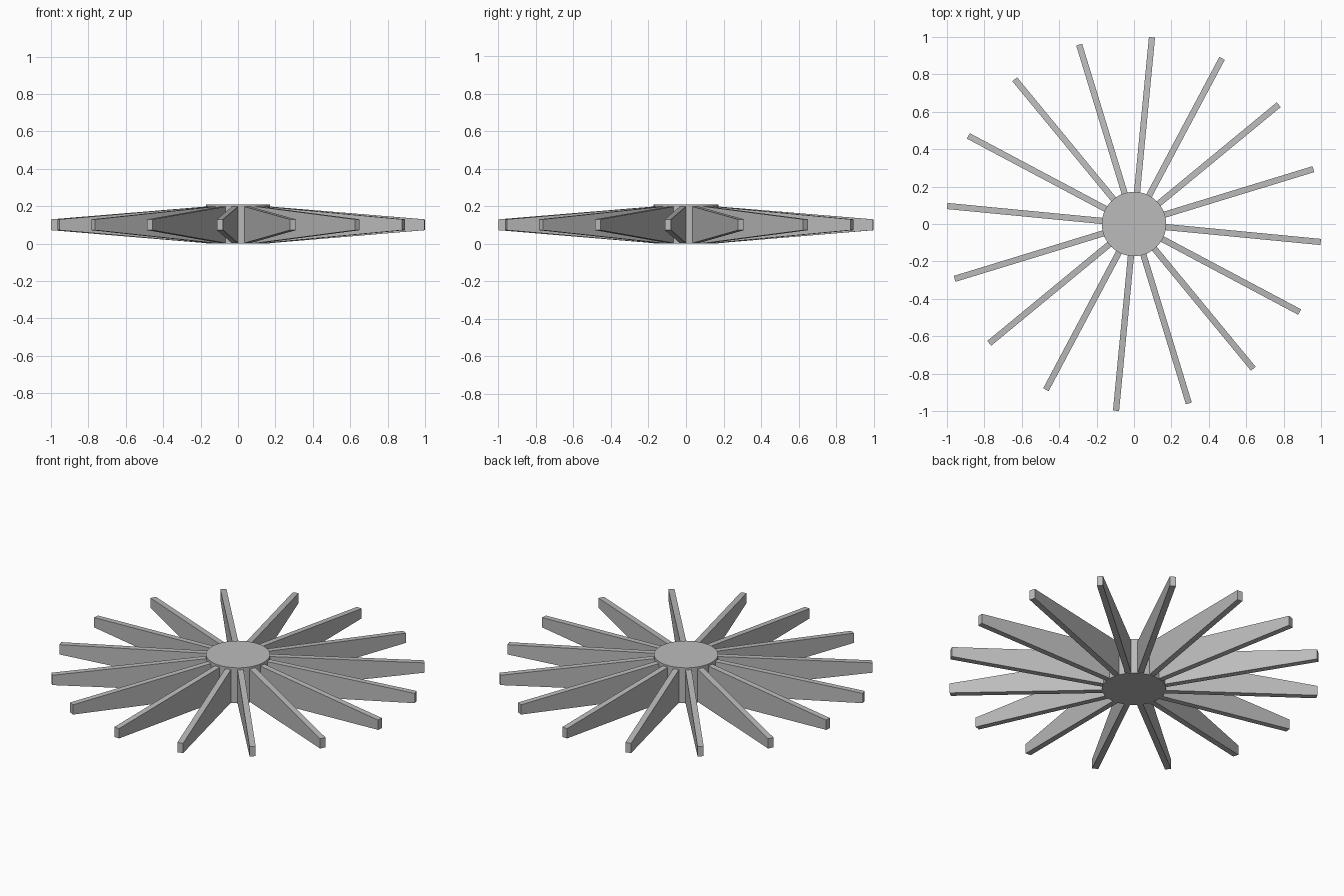
import bpy, bmesh, math
from mathutils import Matrix

if "Cube" in bpy.data.objects:
    bpy.data.objects.remove(bpy.data.objects["Cube"])

BLADES = 16
OFFSET = math.radians(-5.5)
HUB_R, TIP_R, HALF_W = 0.172, 1.003, 0.0165

grey = bpy.data.materials.new("plain grey")
grey.diffuse_color = (0.5, 0.5, 0.5, 1)
grey.use_nodes = True
grey.node_tree.nodes["Principled BSDF"].inputs["Base Color"].default_value = grey.diffuse_color


def finish(bm, name):
    bmesh.ops.recalc_face_normals(bm, faces=bm.faces)
    mesh = bpy.data.meshes.new(name)
    bm.to_mesh(mesh)
    bm.free()
    mesh.materials.append(grey)
    obj = bpy.data.objects.new(name, mesh)
    bpy.context.collection.objects.link(obj)
    return obj


# Round central hub
bm = bmesh.new()
bmesh.ops.create_cone(bm, cap_ends=True, segments=64, radius1=HUB_R, radius2=HUB_R,
                      depth=0.21, matrix=Matrix.Translation((0, 0, 0.105)))
hub = finish(bm, "hub")
bpy.context.view_layer.objects.active = hub
hub.select_set(True)
bpy.ops.object.shade_smooth_by_angle(angle=math.radians(30))

# Radial blades, tapering in height towards the tip
profile = [(HUB_R - 0.01, 0.002), (TIP_R, 0.072), (TIP_R, 0.13), (HUB_R - 0.01, 0.199)]
for i in range(BLADES):
    bm = bmesh.new()
    face = bm.faces.new([bm.verts.new((r, -HALF_W, z)) for r, z in profile])
    ext = bmesh.ops.extrude_face_region(bm, geom=[face])
    moved = [v for v in ext["geom"] if isinstance(v, bmesh.types.BMVert)]
    bmesh.ops.translate(bm, verts=moved, vec=(0, 2 * HALF_W, 0))
    bm.transform(Matrix.Rotation(OFFSET + i * math.tau / BLADES, 4, 'Z'))
    finish(bm, f"blade_{i + 1}")
